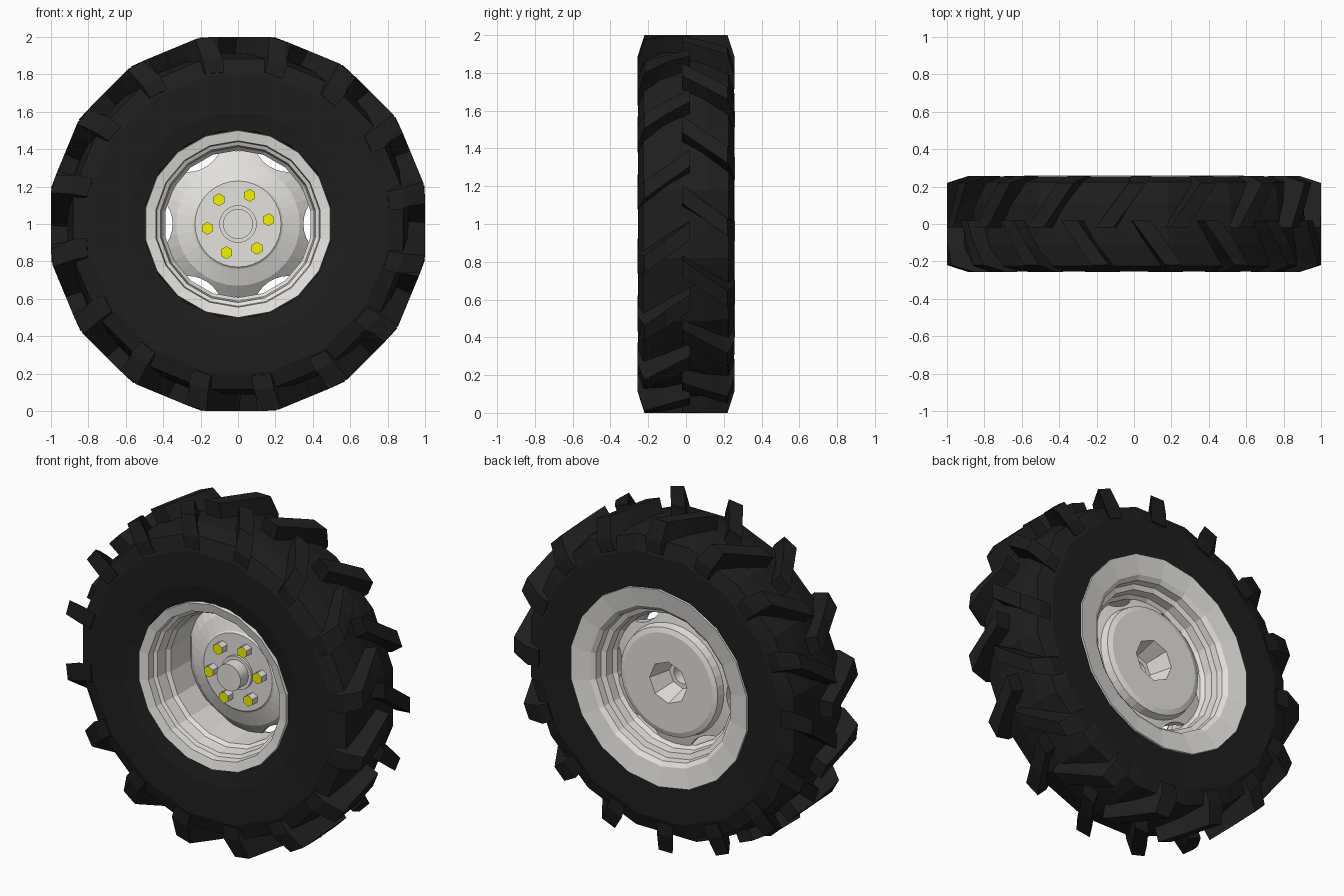
import bpy, bmesh
from math import sin, cos, pi, radians
from mathutils import Matrix

if "Cube" in bpy.data.objects:
    bpy.data.objects.remove(bpy.data.objects["Cube"])


def material(name, color):
    m = bpy.data.materials.new(name)
    m.diffuse_color = color
    m.use_nodes = True
    m.node_tree.nodes["Principled BSDF"].inputs["Base Color"].default_value = m.diffuse_color
    return m


RUBBER = material("black_rubber", (0.013, 0.013, 0.013, 1))
YELLOW = material("yellow_paint", (0.9, 0.9, 0.0, 1))
STEEL = material("pale_steel", (0.78, 0.76, 0.73, 1))


def finish(name, bm, mats=()):
    bmesh.ops.remove_doubles(bm, verts=bm.verts, dist=0.0001)
    bmesh.ops.recalc_face_normals(bm, faces=bm.faces)
    me = bpy.data.meshes.new(name)
    bm.to_mesh(me)
    bm.free()
    for m in mats:
        me.materials.append(m)
    ob = bpy.data.objects.new(name, me)
    bpy.context.collection.objects.link(ob)
    return ob


def point(r, y, a):
    # wheel axis runs along y at height 1
    return (r * cos(a), y, 1 + r * sin(a))


def lathe(name, profile, n, offset=0.0, closed=True, mats=()):
    bm = bmesh.new()
    rings = [[bm.verts.new(point(r, y, offset + 2 * pi * i / n)) for i in range(n)]
             for r, y in profile]
    count = len(rings) if closed else len(rings) - 1
    for k in range(count):
        a, b = rings[k], rings[(k + 1) % len(rings)]
        for i in range(n):
            j = (i + 1) % n
            bm.faces.new((a[i], a[j], b[j], b[i]))
    bmesh.ops.dissolve_degenerate(bm, dist=0.00001, edges=bm.edges)
    return finish(name, bm, mats)


# Tyre carcass: low-poly ring with a mirrored profile
half = [(0.48, 0.19), (0.505, 0.23), (0.6, 0.25), (0.81, 0.254),
        (0.9, 0.225), (0.925, 0.11)]
profile = half + [(0.93, 0.0)] + [(r, -y) for r, y in reversed(half)]
lathe("tyre_carcass", profile, 16, pi / 16, mats=[RUBBER])


# Tread lugs: slanted bars on both halves, staggered by half a pitch
def crown(deg):
    # radius of a sixteen-sided outline whose flats are 1 from the axis
    return 1.0 / cos(radians((deg + 11.25) % 22.5 - 11.25))


LUGS = 16
outline = [(1.0, -0.02), (1.0, 0.1), (1.0, 0.22), (0.885, 0.257),
           (0.81, 0.257), (0.81, 0.2), (0.84, -0.02)]
bm = bmesh.new()
for side, start in ((-1, 10.3), (1, 21.5)):
    for k in range(LUGS):
        base = start + 360 / LUGS * k
        walls = []
        for w in (-1, 1):
            ring = []
            for r, y in outline:
                deg = base + 10 * (0.22 - y) / 0.24
                deg += w * (2.7 if r > 0.95 else 3.5)
                ring.append(bm.verts.new(point(r * crown(deg), side * y, radians(deg))))
            walls.append(ring)
        a, b = walls
        n = len(outline)
        for i in range(n):
            j = (i + 1) % n
            bm.faces.new((a[i], a[j], b[j], b[i]))
        # side walls split into strips so they follow the slant
        for q in walls:
            bm.faces.new((q[0], q[1], q[5], q[6]))
            bm.faces.new((q[1], q[2], q[5]))
            bm.faces.new((q[2], q[3], q[4], q[5]))
finish("tread_lugs", bm, [RUBBER])

# Rim barrel: small front lip, wide rear flange
rim = [(0.503, -0.22), (0.5, -0.245), (0.445, -0.232), (0.44, -0.19), (0.42, -0.18),
       (0.412, -0.11), (0.394, -0.09), (0.394, 0.1), (0.415, 0.12), (0.42, 0.17),
       (0.45, 0.18), (0.455, 0.22), (0.48, 0.24), (0.597, 0.26), (0.6, 0.24),
       (0.48, 0.2), (0.43, 0.1), (0.42, -0.08), (0.46, -0.18)]
lathe("rim", rim, 18, pi / 2, mats=[STEEL])

# Wheel disc with centre cap, hub face, flared edge and rear bore
disc_profile = [(0, -0.09), (0.08, -0.09), (0.08, -0.015), (0.1, -0.015), (0.1, 0.0),
                (0.23, 0.0), (0.24, 0.008), (0.33, 0.04), (0.392, 0.09),
                (0.392, 0.105), (0.335, 0.115), (0.325, 0.16), (0.295, 0.17),
                (0.06, 0.17), (0.06, -0.05), (0, -0.05)]
disc = lathe("wheel_disc", disc_profile, 36, closed=False, mats=[STEEL])


# Cutters: six edge scallops and the eight-sided rear recess
def cut(target, n, r1, r2, depth, x, y, z):
    bm = bmesh.new()
    bmesh.ops.create_cone(bm, cap_ends=True, segments=n, radius1=r1, radius2=r2,
                          depth=depth,
                          matrix=Matrix.Translation((x, y, z)) @ Matrix.Rotation(pi / 2, 4, 'X'))
    cutter = finish("cutter", bm, [STEEL])
    cutter.hide_render = True
    mod = target.modifiers.new("cut", 'BOOLEAN')
    mod.operation = 'DIFFERENCE'
    mod.solver = 'EXACT'
    mod.object = cutter
    bpy.context.view_layer.objects.active = target
    bpy.ops.object.modifier_apply(modifier=mod.name)
    bpy.data.objects.remove(cutter)


for k in range(6):
    a = k * pi / 3
    cut(disc, 32, 0.19, 0.19, 0.6, 0.54 * cos(a), 0.08, 1 + 0.54 * sin(a))
# local +z of the rotated cone points to -y, so radius1 is at the rear
cut(disc, 8, 0.128, 0.09, 0.15, 0, 0.105, 1)

# Hexagonal wheel bolts with yellow heads
bm = bmesh.new()
for k in range(6):
    a = radians(8 + 60 * k)
    m = Matrix.Translation(point(0.165, -0.02, a)) @ Matrix.Rotation(pi / 2, 4, 'X')
    bmesh.ops.create_cone(bm, cap_ends=True, segments=6, radius1=0.034, radius2=0.034,
                          depth=0.06, matrix=m)
bm.normal_update()
for f in bm.faces:
    f.material_index = 1 if f.normal.y < -0.9 else 0
finish("wheel_bolts", bm, [STEEL, YELLOW])
